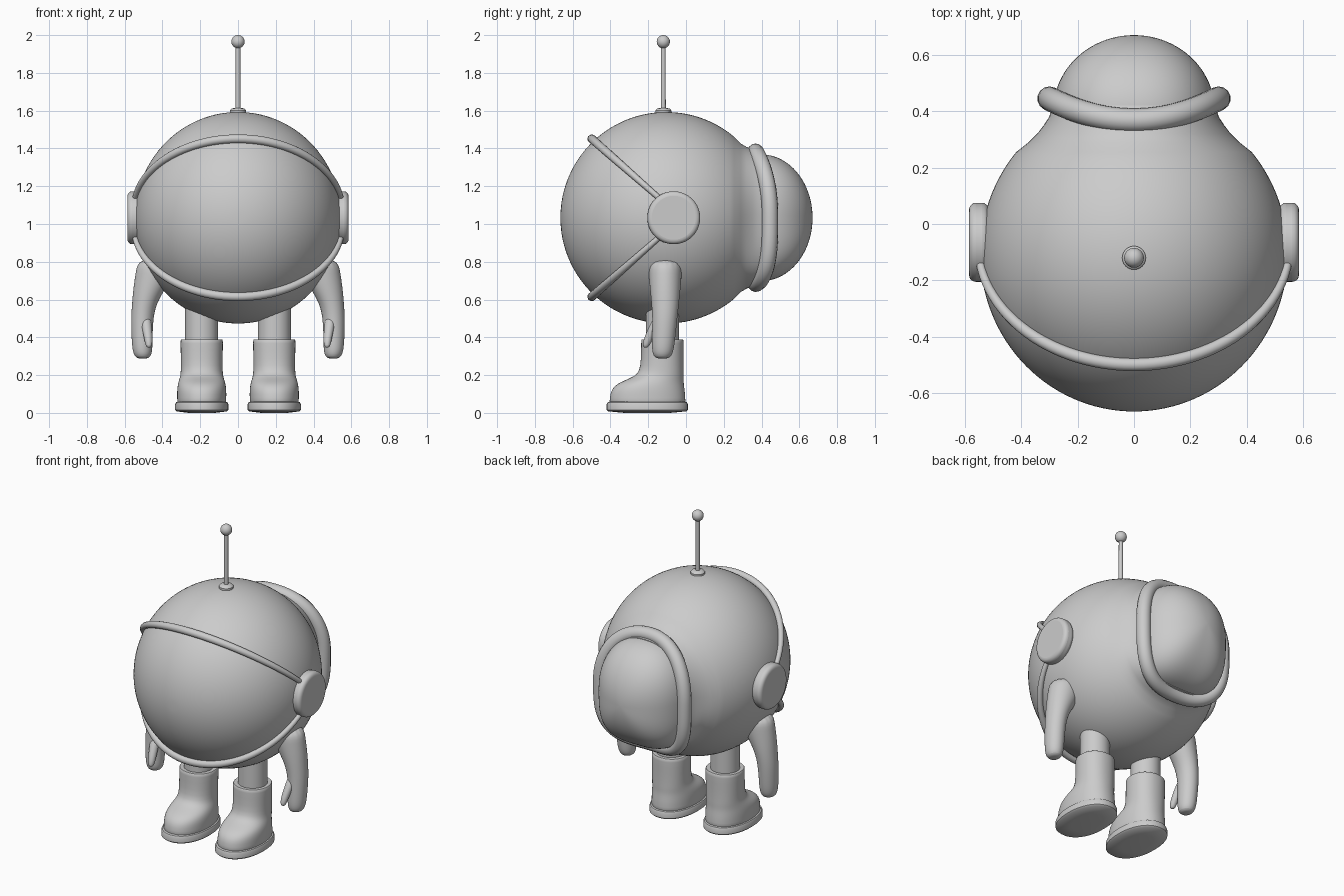
import bpy, bmesh, math

if "Cube" in bpy.data.objects:
    bpy.data.objects.remove(bpy.data.objects["Cube"])

grey = bpy.data.materials.new("plain_grey")
grey.diffuse_color = (0.6, 0.6, 0.6, 1)
grey.use_nodes = True
grey.node_tree.nodes["Principled BSDF"].inputs["Base Color"].default_value = grey.diffuse_color

CY, CZ, R = -0.105, 1.033, 0.56      # helmet sphere centre and radius


def finish(ob, angle=40):
    ob.data.materials.clear()
    ob.data.materials.append(grey)
    bpy.ops.object.select_all(action='DESELECT')
    ob.select_set(True)
    bpy.context.view_layer.objects.active = ob
    bpy.ops.object.shade_smooth_by_angle(angle=math.radians(angle))


def loft(name, rings, subsurf=0):
    """Skin a list of equal-length point rings and cap both ends."""
    bm = bmesh.new()
    vs = [[bm.verts.new(p) for p in ring] for ring in rings]
    n = len(rings[0])
    for a, b in zip(vs, vs[1:]):
        for i in range(n):
            j = (i + 1) % n
            bm.faces.new((a[i], a[j], b[j], b[i]))
    bm.faces.new(vs[0])
    bm.faces.new(vs[-1])
    bmesh.ops.recalc_face_normals(bm, faces=bm.faces)
    me = bpy.data.meshes.new(name)
    bm.to_mesh(me)
    bm.free()
    ob = bpy.data.objects.new(name, me)
    bpy.context.collection.objects.link(ob)
    finish(ob)
    if subsurf:
        ob.modifiers.new("smooth", 'SUBSURF').levels = subsurf
        ob.modifiers["smooth"].render_levels = subsurf
    return ob


def power(v, e):
    return math.copysign(abs(v) ** e, v)


def stack(name, rows, n=24, subsurf=0, side=1, e=1.0):
    """Loft of level rings; each row is z, centre x, centre y, radius x, radius y."""
    rings = []
    for z, cx, cy, rx, ry in rows:
        angs = [2 * math.pi * i / n for i in range(n)]
        rings.append([(side * (cx + rx * power(math.cos(a), e)),
                       cy + ry * power(math.sin(a), e), z) for a in angs])
    return loft(name, rings, subsurf)


def tube(name, points, radii, cyclic=False):
    cu = bpy.data.curves.new(name, 'CURVE')
    cu.dimensions = '3D'
    cu.bevel_depth = 1.0
    cu.bevel_resolution = 5
    cu.use_fill_caps = True
    sp = cu.splines.new('POLY')
    sp.points.add(len(points) - 1)
    for p, co, r in zip(sp.points, points, radii):
        p.co = (*co, 1)
        p.radius = r
    sp.use_cyclic_u = cyclic
    ob = bpy.data.objects.new(name, cu)
    bpy.context.collection.objects.link(ob)
    bpy.ops.object.select_all(action='DESELECT')
    ob.select_set(True)
    bpy.context.view_layer.objects.active = ob
    bpy.ops.object.convert(target='MESH')
    finish(bpy.context.object, 60)


def outline(a, hx, hz):
    """Backpack outline: rounded top, squarer bottom."""
    e = 0.88 if math.sin(a) > 0 else 0.62
    return hx * power(math.cos(a), e), hz * power(math.sin(a), e)


N = 96
ANG = [2 * math.pi * (i + 0.5) / N for i in range(N)]

# Helmet body: sphere that narrows into the backpack neck
rings = []
for k in range(1, 45):
    t = math.radians(130) * k / 44
    y, r = CY - R * math.cos(t), R * math.sin(t)
    rings.append([(0.975 * r * math.cos(a), y, CZ + r * math.sin(a)) for a in ANG])
for y, w, r, s in ((0.29, 0.2, 0.395, 1.12), (0.32, 0.5, 0.375, 1.09),
                   (0.35, 0.8, 0.36, 1.06), (0.38, 1, 0.35, 1.02), (0.42, 1, 0.35, 0.98)):
    ring = []
    for a in ANG:
        ox, oz = outline(a, 0.295 * s, 0.345 * s)
        ring.append((w * ox + (1 - w) * 0.975 * r * math.cos(a), y,
                     CZ + w * oz + (1 - w) * r * math.sin(a)))
    rings.append(ring)
loft("helmet_body", rings)

# Backpack dome
rings = []
for k in range(-1, 24):
    t = math.radians(89) * max(k, 0) / 23
    y = 0.36 if k < 0 else 0.40 + 0.27 * math.sin(t)
    ring = []
    for a in ANG:
        ox, oz = outline(a, 0.287, 0.335)
        ring.append((ox * math.cos(t), y, CZ + oz * math.cos(t)))
    rings.append(ring)
loft("backpack_dome", rings)

# Padded ring round the backpack
pts = []
for a in ANG:
    x, z = outline(a, 0.30, 0.35)
    pts.append((x, 0.368 + 0.077 * (x / 0.30) ** 2, CZ + z))
tube("backpack_ring", pts, [0.043] * N, True)

# Visor rims, upper and lower
for label, s in (("upper", 1), ("lower", -1)):
    pts, radii = [], []
    for i in range(49):
        a = math.radians(5 + 170 * i / 48)
        u = -0.04 + 0.572 * math.sin(a)
        pts.append((0.553 * math.cos(a), -0.10 - 0.75 * u, CZ + s * (0.067 + 0.66 * u)))
        radii.append(0.013 + 0.010 * math.sin(a))
    tube(label + "_visor_rim", pts, radii)

# Antenna on top
stack("antenna_base", [(1.57, 0, -0.12, 0.042, 0.042), (1.602, 0, -0.12, 0.042, 0.042),
                       (1.611, 0, -0.12, 0.034, 0.034), (1.615, 0, -0.12, 0.016, 0.016)])
stack("antenna_stem", [(1.58, 0, -0.12, 0.013, 0.013), (1.96, 0, -0.12, 0.012, 0.012)])
bpy.ops.mesh.primitive_uv_sphere_add(segments=32, ring_count=16, radius=0.035,
                                     location=(0, -0.12, 1.965))
bpy.context.object.name = "antenna_ball"
finish(bpy.context.object)

for label, s in (("right", 1), ("left", -1)):
    # Ear disc with rounded rim
    bpy.ops.mesh.primitive_cylinder_add(vertices=64, radius=0.14, depth=0.07,
                                        location=(s * 0.55, -0.065, CZ),
                                        rotation=(0, math.pi / 2, 0))
    ear = bpy.context.object
    ear.name = label + "_ear_disc"
    finish(ear)
    bev = ear.modifiers.new("round", 'BEVEL')
    bev.width, bev.segments = 0.024, 5

    # Arm and mitten with thumb
    stack(label + "_arm", [
        (0.82, 0.43, -0.11, 0.10, 0.09), (0.74, 0.44, -0.11, 0.105, 0.09),
        (0.65, 0.472, -0.11, 0.085, 0.082), (0.58, 0.496, -0.11, 0.066, 0.074),
        (0.50, 0.508, -0.112, 0.060, 0.067), (0.40, 0.508, -0.118, 0.057, 0.063),
        (0.33, 0.506, -0.123, 0.054, 0.059), (0.295, 0.504, -0.125, 0.042, 0.046),
        (0.287, 0.504, -0.125, 0.018, 0.02)], 16, 2, s)
    stack(label + "_thumb", [
        (0.52, 0.492, -0.135, 0.030, 0.030), (0.45, 0.482, -0.170, 0.028, 0.030),
        (0.39, 0.474, -0.200, 0.023, 0.026), (0.355, 0.472, -0.212, 0.018, 0.019),
        (0.345, 0.472, -0.213, 0.007, 0.008)], 12, 2, s)

    # Leg, boot and sole
    stack(label + "_leg", [(0.35, 0.193, -0.125, 0.087, 0.087),
                           (0.62, 0.193, -0.125, 0.087, 0.087)], 40, 0, s)
    stack(label + "_boot", [
        (0.388, 0.192, -0.125, 0.095, 0.095), (0.390, 0.192, -0.125, 0.111, 0.111),
        (0.385, 0.192, -0.125, 0.113, 0.113), (0.28, 0.192, -0.126, 0.111, 0.112),
        (0.22, 0.192, -0.130, 0.111, 0.117), (0.195, 0.192, -0.142, 0.114, 0.130),
        (0.175, 0.192, -0.165, 0.120, 0.153), (0.155, 0.192, -0.187, 0.126, 0.176),
        (0.13, 0.192, -0.199, 0.130, 0.191), (0.10, 0.192, -0.203, 0.131, 0.199),
        (0.06, 0.192, -0.204, 0.130, 0.202), (0.03, 0.192, -0.204, 0.130, 0.202)],
        32, 1, s, 0.92)
    stack(label + "_sole", [
        (0.0, 0.192, -0.205, 0.07, 0.12), (0.008, 0.192, -0.205, 0.132, 0.206),
        (0.016, 0.192, -0.205, 0.141, 0.215), (0.045, 0.192, -0.205, 0.141, 0.215),
        (0.056, 0.192, -0.205, 0.136, 0.210), (0.060, 0.192, -0.205, 0.125, 0.198)],
        48, 0, s, 0.92)
